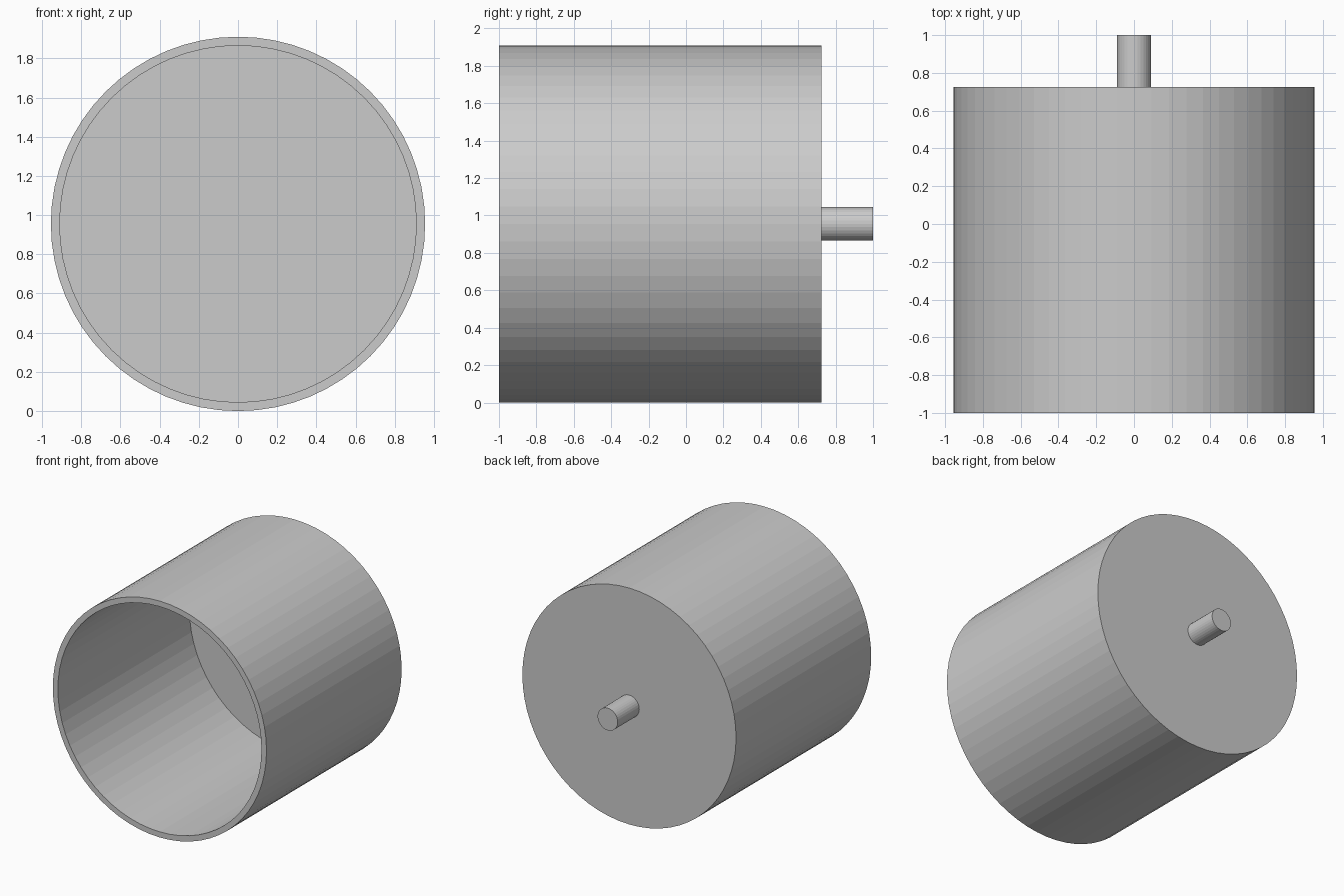
import bpy, bmesh, math

if "Cube" in bpy.data.objects:
    bpy.data.objects.remove(bpy.data.objects["Cube"])

CENTRE_Z = 0.955

grey = bpy.data.materials.new("light grey")
grey.diffuse_color = (0.6, 0.6, 0.6, 1)
grey.use_nodes = True
grey.node_tree.nodes["Principled BSDF"].inputs["Base Color"].default_value = grey.diffuse_color


def lathe(name, profile, sides):
    """Flat-faced solid turned about the y axis from (radius, y) points."""
    bm = bmesh.new()
    rings = []
    for r, y in profile:
        angles = [2 * math.pi * i / sides for i in range(sides)]
        rings.append([bm.verts.new((r * math.cos(a), y, CENTRE_Z + r * math.sin(a)))
                      for a in angles])
    for a, b in zip(rings, rings[1:]):
        for i in range(sides):
            j = (i + 1) % sides
            bm.faces.new((a[i], a[j], b[j], b[i]))
    bm.faces.new(rings[0])
    bm.faces.new(rings[-1])
    bmesh.ops.recalc_face_normals(bm, faces=bm.faces)
    mesh = bpy.data.meshes.new(name)
    bm.to_mesh(mesh)
    bm.free()
    mesh.materials.append(grey)
    obj = bpy.data.objects.new(name, mesh)
    bpy.context.collection.objects.link(obj)
    return obj


# Open drum: outer back, outer front, inner front, inner floor
lathe("drum", [(0.955, 0.725), (0.955, -1), (0.91, -1), (0.91, 0.68)], 64)

# Axle on the closed back
lathe("axle", [(0.09, 0.725), (0.09, 1.0)], 32)
